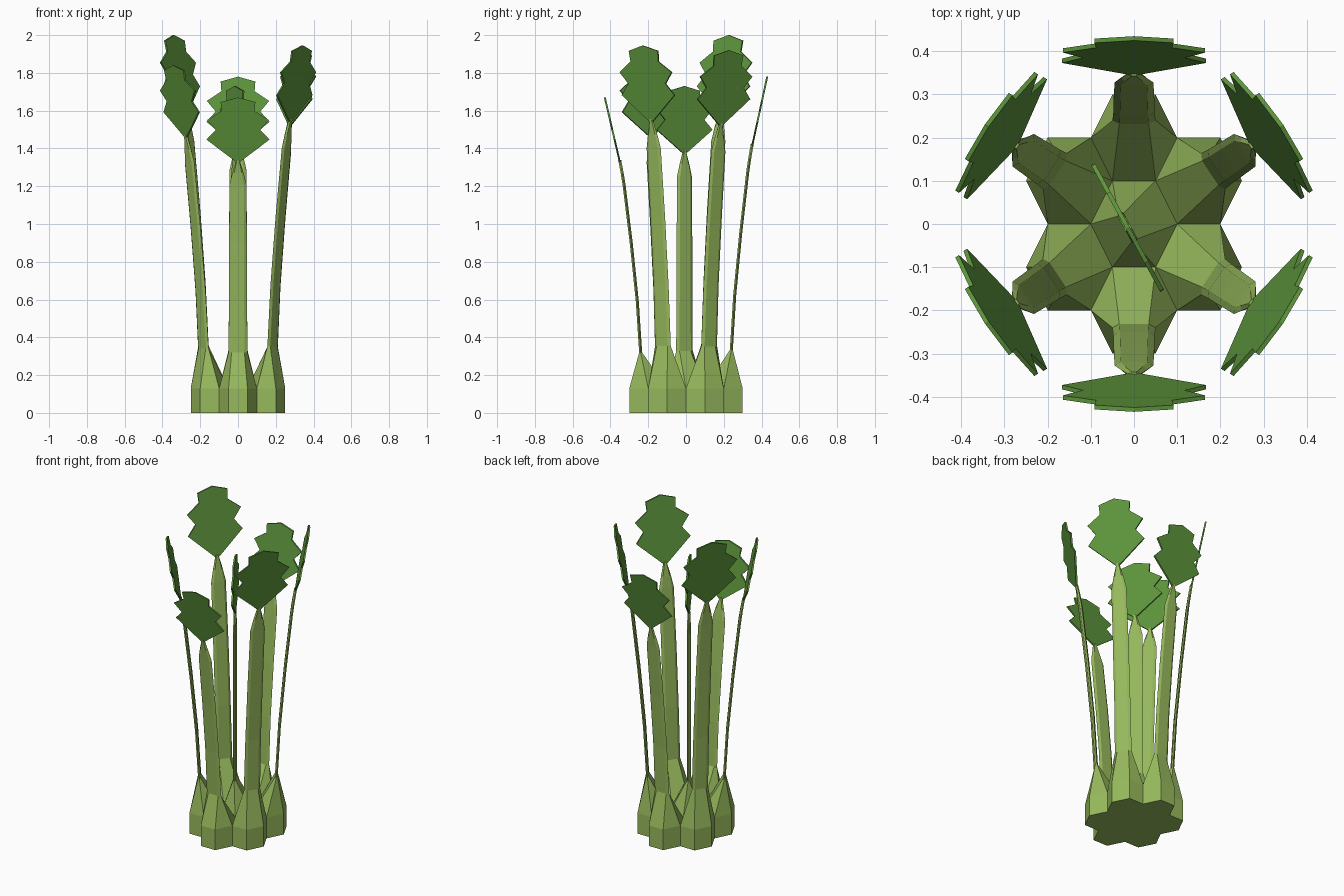
import bpy
import bmesh
from mathutils import Vector

cube = bpy.data.objects.get("Cube")
if cube:
    bpy.data.objects.remove(cube, do_unlink=True)


def make_material(name, rgb):
    mat = bpy.data.materials.new(name)
    mat.use_nodes = True
    mat.diffuse_color = (*rgb, 1)
    mat.node_tree.nodes["Principled BSDF"].inputs["Base Color"].default_value = (*rgb, 1)
    return mat


stalk_green = make_material("stalk_green", (0.31, 0.49, 0.11))
leaf_green = make_material("leaf_green", (0.11, 0.30, 0.045))

FOOT = 0.13  # height of the straight foot
# Foot outline, clockwise, tiling with its neighbours
HEX = [Vector(p) for p in ((.1, 0), (.05, -.1), (-.05, -.1), (-.1, 0), (-.05, .1), (.05, .1))]
# Unit cross-section of the flat stalk: across, outward
RIB = [(1, 0), (.68, 1), (-.68, 1), (-1, 0), (-.68, -1), (.68, -1)]
# Stalk stations: height fraction, outward lean, half width
STATIONS = [(.123, .04, .05), (.3, .058, .048), (.5, .09, .047),
            (.7, .128, .045), (.74, .138, .03), (.785, .151, .008)]
# Right half of the lobed leaf: half width, height fraction of the leaf
LEAF = [(.008, 0), (.167, .35), (.118, .5), (.165, .65), (.088, .79), (.092, .93)]


def finish(bm, name, mat):
    bmesh.ops.recalc_face_normals(bm, faces=bm.faces)
    mesh = bpy.data.meshes.new(name)
    bm.to_mesh(mesh)
    bm.free()
    mesh.materials.append(mat)
    obj = bpy.data.objects.new(name, mesh)
    bpy.context.scene.collection.objects.link(obj)


def loft(rings, name, mat):
    bm = bmesh.new()
    loops = [[bm.verts.new(p) for p in ring] for ring in rings]
    for low, high in zip(loops, loops[1:]):
        for i in range(len(low)):
            j = (i + 1) % len(low)
            bm.faces.new((low[i], low[j], high[j], high[i]))
    bm.faces.new(loops[0])
    bm.faces.new(loops[-1])
    finish(bm, name, mat)


def make_stalk(label, centre, outward, tip, centred=False):
    centre = Vector(centre)
    out = Vector(outward).normalized()
    side = Vector((-out.y, out.x))
    span = tip - FOOT

    def place(across, away, z):
        p = centre + side * across + out * away
        return (p.x, p.y, z)

    def lean(value):
        return 0.017 if centred else value

    # Foot corners start at the one nearest the stalk's side direction
    start = max(range(6), key=lambda i: HEX[i].normalized().dot(side))
    corners = [centre + HEX[(start + i) % 6] for i in range(6)]
    rings = [[(c.x, c.y, z) for c in corners] for z in (0, FOOT)]
    for frac, away, half in STATIONS:
        rings.append([place(a * half, lean(away) + b * 0.008, FOOT + frac * span)
                      for a, b in RIB])
    loft(rings, label + "_stalk", stalk_green)

    # Thin lobed leaf leaning outward
    outline = LEAF + [(0, 1)] + [(-w, h) for w, h in reversed(LEAF)]
    base = FOOT + 0.777 * span
    sheets = []
    for offset in (-0.005, 0.005):
        sheets.append([place(w, lean(0.15 + 0.08 * h) + offset, base + h * (tip - base))
                       for w, h in outline])
    loft(sheets, label + "_leaf", leaf_green)


make_stalk("front", (0, -.2), (0, -1), 1.67)
make_stalk("back", (0, .2), (0, 1), 1.78)
make_stalk("front_left", (.15, -.1), (.15, -.1), 1.945)
make_stalk("back_left", (.15, .1), (.15, .1), 1.92)
make_stalk("front_right", (-.15, -.1), (-.15, -.1), 1.84)
make_stalk("back_right", (-.15, .1), (-.15, .1), 2.0)
make_stalk("centre", (0, 0), (-.88, -.48), 1.73, centred=True)
